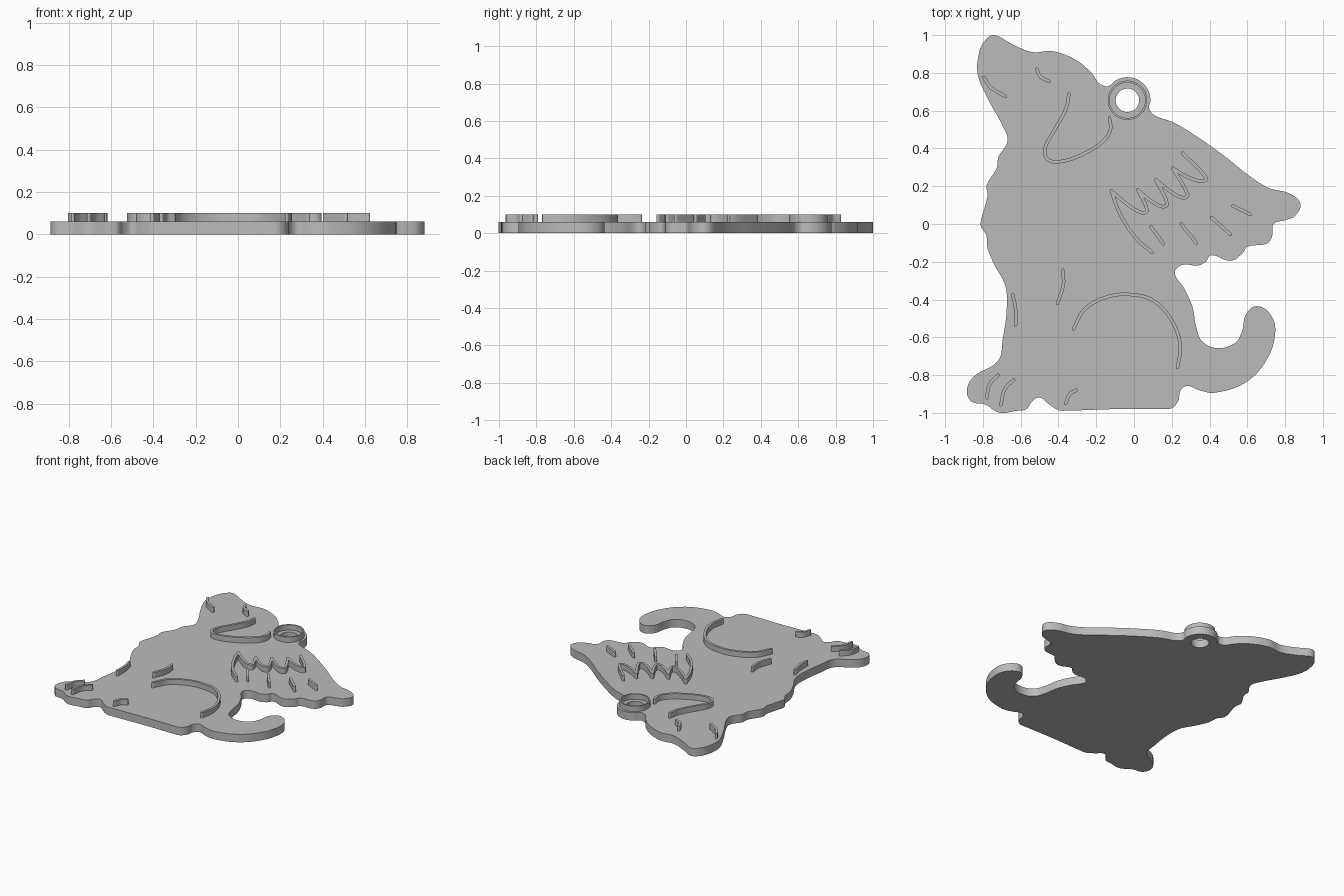
import bpy
import bmesh
from math import cos, sin, pi, radians
from mathutils import Vector
from mathutils.geometry import interpolate_bezier

PLATE_TOP = .06
RIDGE_TOP = .1
RIDGE_HALF_WIDTH = .009
RING_CENTRE = Vector((-.035, .655))

cube = bpy.data.objects.get("Cube")
if cube:
    bpy.data.objects.remove(cube, do_unlink=True)

grey = bpy.data.materials.new("plain grey")
grey.use_nodes = True
grey.diffuse_color = (.5, .5, .5, 1)
grey.node_tree.nodes["Principled BSDF"].inputs["Base Color"].default_value = grey.diffuse_color


def arc(centre, radius, start, end, count):
    """Points along an arc, angles in degrees."""
    angles = [radians(start + (end - start) * i / count) for i in range(count + 1)]
    return [centre + Vector((cos(a), sin(a))) * radius for a in angles]


def circle(centre, radius):
    return arc(centre, radius, 0, 360, 64)[:-1]


def smooth_path(points, closed=False, steps=7):
    """Rounded path that passes through every point."""
    points = [Vector(p) for p in points]
    count = len(points)

    def tangent(i):
        if closed:
            return (points[(i + 1) % count] - points[i - 1]).normalized()
        return (points[min(i + 1, count - 1)] - points[max(i - 1, 0)]).normalized()

    path = []
    for i in range(count if closed else count - 1):
        j = (i + 1) % count
        a, b = points[i], points[j]
        reach = (b - a).length * .36
        piece = interpolate_bezier(a, a + tangent(i) * reach, b - tangent(j) * reach, b, steps)
        path += [p.to_2d() for p in piece[:-1]]
    if not closed:
        path.append(points[-1])
    return path


def ribbon(path, half):
    """Outline of a thin stroke with round ends."""
    left, right = [], []
    last = len(path) - 1
    for i, p in enumerate(path):
        along = (path[min(i + 1, last)] - path[max(i - 1, 0)]).normalized()
        side = Vector((-along.y, along.x)) * half
        left.append(p + side)
        right.append(p - side)

    def cap(p, toward):
        side = Vector((-toward.y, toward.x))
        turns = [pi * k / 6 for k in range(1, 6)]
        return [p + (side * cos(t) + toward * sin(t)) * half for t in turns]

    end = cap(path[-1], (path[-1] - path[-2]).normalized())
    start = cap(path[0], (path[0] - path[1]).normalized())
    return left + end + right[::-1] + start


def extrude_loops(name, loops, bottom, top):
    """Solid from flat closed loops; inner loops become holes."""
    data = bpy.data.curves.new(name + " profile", "CURVE")
    data.dimensions = "2D"
    data.fill_mode = "BOTH"
    data.extrude = (top - bottom) / 2
    for loop in loops:
        spline = data.splines.new("POLY")
        spline.points.add(len(loop) - 1)
        for point, p in zip(spline.points, loop):
            point.co = (p.x, p.y, 0, 1)
        spline.use_cyclic_u = True
    helper = bpy.data.objects.new(name + " profile", data)
    bpy.context.collection.objects.link(helper)
    depsgraph = bpy.context.evaluated_depsgraph_get()
    mesh = bpy.data.meshes.new_from_object(helper.evaluated_get(depsgraph))
    bpy.data.objects.remove(helper, do_unlink=True)

    bm = bmesh.new()
    bm.from_mesh(mesh)
    bmesh.ops.remove_doubles(bm, verts=bm.verts, dist=.00005)
    bmesh.ops.translate(bm, verts=bm.verts, vec=(0, 0, (top + bottom) / 2))
    bmesh.ops.recalc_face_normals(bm, faces=bm.faces)
    bm.to_mesh(mesh)
    bm.free()
    mesh.name = name
    mesh.materials.clear()
    mesh.materials.append(grey)
    obj = bpy.data.objects.new(name, mesh)
    bpy.context.collection.objects.link(obj)
    bpy.ops.object.select_all(action="DESELECT")
    obj.select_set(True)
    bpy.context.view_layer.objects.active = obj
    bpy.ops.object.shade_smooth_by_angle(angle=radians(35))
    return obj


def ridge(name, points):
    outline = ribbon(smooth_path(points), RIDGE_HALF_WIDTH)
    return extrude_loops(name, [outline], PLATE_TOP - .005, RIDGE_TOP)


# Silhouette, clockwise from the muzzle tip
head = [(-.74, 1), (-.65, .955), (-.54, .91), (-.43, .915), (-.31, .87),
        (-.225, .8), (-.19, .75), (-.155, .73)]
ring_bump = arc(RING_CENTRE, .122, 140, -20, 9)
wing_top = [(.11, .575), (.215, .535), (.345, .455), (.485, .355), (.61, .255),
            (.715, .19), (.82, .163), (.88, .11), (.855, .045)]
wing_scallops = [(.8, .02), (.74, .0), (.73, -.07), (.7, -.105), (.6, -.12),
                 (.575, -.155), (.51, -.195), (.41, -.165), (.38, -.2),
                 (.335, -.22), (.265, -.215), (.222, -.24), (.22, -.275)]
tail = [(.265, -.34), (.31, -.44), (.328, -.54), (.36, -.62), (.44, -.657),
        (.535, -.63), (.573, -.565), (.592, -.48), (.648, -.435), (.72, -.475),
        (.748, -.57), (.705, -.715), (.59, -.84), (.43, -.893), (.345, -.88)]
base = [(.283, -.857), (.245, -.885), (.235, -.935), (.2, -.975), (.15, -.98),
        (-.1, -.98), (-.35, -.988), (-.4, -.985), (-.45, -.955), (-.5, -.918),
        (-.54, -.94), (-.57, -.98)]
paw = [(-.63, -.99), (-.71, -1), (-.79, -.955), (-.86, -.94), (-.885, -.88),
       (-.845, -.805), (-.72, -.725)]
chest = [(-.695, -.61), (-.675, -.465), (-.68, -.33), (-.737, -.22),
         (-.775, -.13), (-.782, -.06), (-.812, -.005), (-.79, .09), (-.775, .155),
         (-.78, .205), (-.725, .3), (-.718, .355), (-.67, .435)]
muzzle = [(-.69, .51), (-.775, .665), (-.827, .79), (-.822, .9), (-.79, .97)]

silhouette = smooth_path(
    head + ring_bump + wing_top + wing_scallops + tail + base + paw + chest + muzzle,
    closed=True)
extrude_loops("body_plate", [silhouette, circle(RING_CENTRE, .062)], 0, PLATE_TOP)

# Raised rim round the hanging hole
extrude_loops("ring_rim", [circle(RING_CENTRE, .104), circle(RING_CENTRE, .094)],
              PLATE_TOP - .005, RIDGE_TOP)

# Raised line details
ridge("ear", [(-.345, .687), (-.36, .61), (-.425, .49), (-.47, .405), (-.46, .345),
              (-.395, .33), (-.28, .365), (-.167, .435), (-.125, .5), (-.13, .56)])
ridge("eye", [(-.515, .82), (-.495, .78), (-.45, .755)])
ridge("mouth", [(-.795, .775), (-.755, .72), (-.68, .675)])
ridge("foreleg_crease", [(-.378, -.245), (-.374, -.32), (-.405, -.42)])
ridge("chest_crease", [(-.642, -.375), (-.627, -.45), (-.627, -.535)])
ridge("haunch", [(-.32, -.555), (-.265, -.455), (-.155, -.39), (-.025, -.373),
                 (.11, -.41), (.21, -.53), (.245, -.65), (.23, -.76)])
ridge("outer_front_toe", [(-.72, -.8), (-.765, -.85), (-.78, -.92)])
ridge("inner_front_toe", [(-.637, -.825), (-.685, -.875), (-.705, -.957)])
ridge("hind_toe", [(-.305, -.88), (-.34, -.9), (-.362, -.95)])
ridge("wing_edge", [(.095, -.15), (.01, -.075), (-.075, .055), (-.12, .175)])

# Feather teeth: each runs from a tip, round a low point, up to the next tip
tips = [(-.12, .175), (.02, .18), (.115, .235), (.205, .295), (.257, .375)]
lows = [(.065, .062), (.172, .095), (.28, .142), (.38, .23)]
for i, low in enumerate(lows):
    tip, low = Vector(tips[i]), Vector(low)
    middle = tip.lerp(low, .5) - Vector((.008, .014))
    ridge(f"feather_tooth_{i + 1}",
          [tip, middle, low - Vector((.022, .003)), low + Vector((.004, .012)), tips[i + 1]])

# Short feather strokes
strokes = [((.09, -.015), (.155, -.105)), ((.25, 0), (.33, -.1)),
           ((.41, .035), (.51, -.055)), ((.525, .095), (.615, .05))]
for i, stroke in enumerate(strokes):
    ridge(f"feather_stroke_{i + 1}", stroke)
